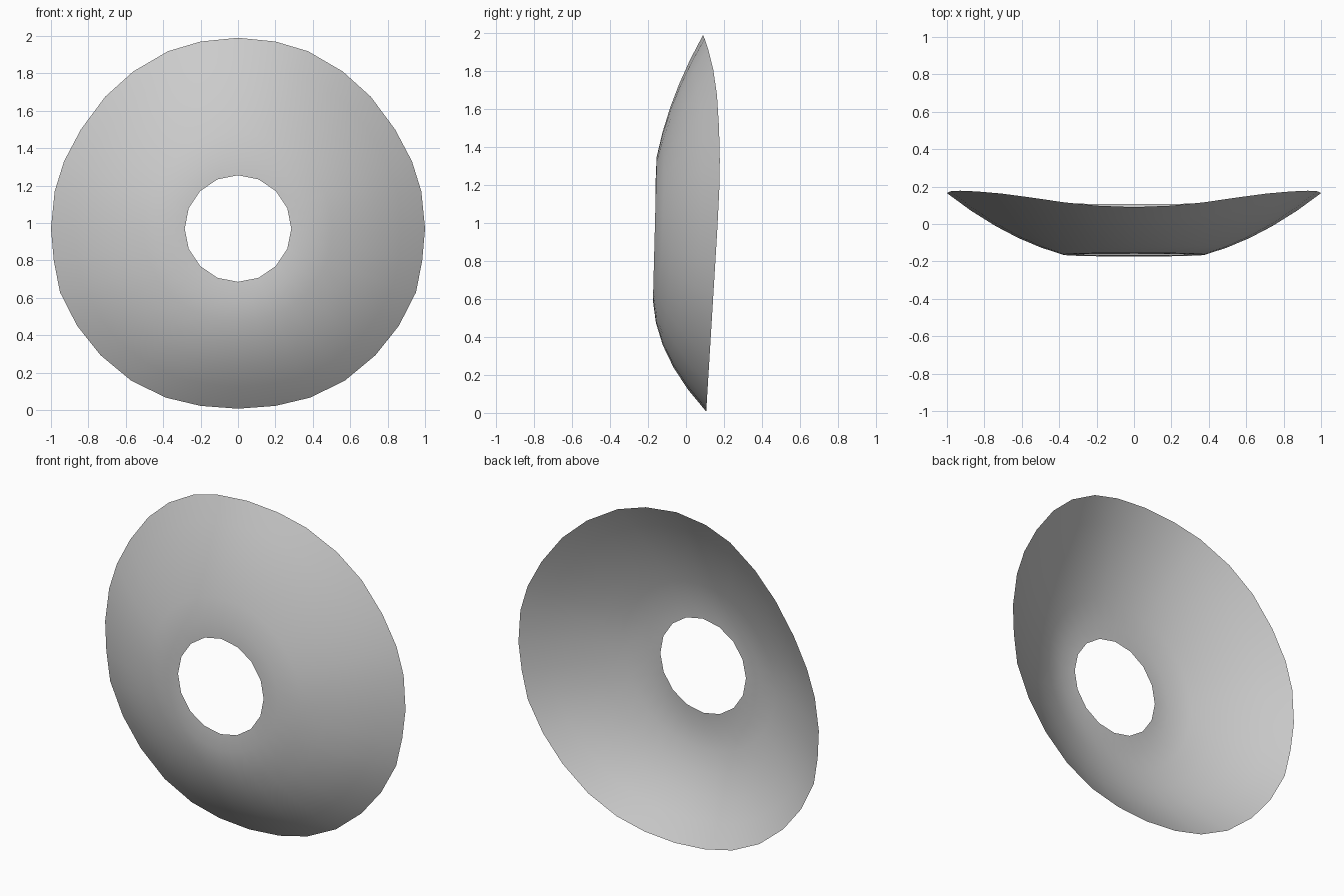
import bpy, bmesh, math
from mathutils import Vector

if "Cube" in bpy.data.objects:
    bpy.data.objects.remove(bpy.data.objects["Cube"])

CZ = 0.97          # height of the hole centre
# right half of the outer rim (x, y, z), from top to bottom
rim = [(0, .09, 1.99), (.2, .098, 1.97), (.375, .116, 1.918), (.56, .143, 1.81),
       (.71, .163, 1.675), (.84, .174, 1.5), (.93, .178, 1.33), (.98, .175, 1.17),
       (1, .165, .97)]
rim += [(x, .106 + .061 * z, z) for x, z in
        [(.985, .8), (.952, .63), (.86, .45), (.735, .293), (.57, .156),
         (.385, .066), (.2, .022), (0, .007)]]
rim = [Vector(p) for p in rim]
rim += [Vector((-p.x, p.y, p.z)) for p in rim[-2:0:-1]]   # mirrored left half
N = len(rim)                                              # 32 sides


def circle(r, y, tilt):
    pts = []
    for i in range(N):
        a = 2 * math.pi * i / N
        pts.append(Vector((r * math.sin(a), y + tilt * math.cos(a), CZ + r * math.cos(a))))
    return pts


# hole edge: 16 sides, odd points lie on the chords
hole = circle(.285, -.163, .004)
for i in range(1, N, 2):
    hole[i] = (hole[i - 1] + hole[(i + 1) % N]) / 2
shoulder = circle(.38, -.164, .01)

# rings from the shoulder to the rim, flatter start and steeper end at the bottom
rings = [hole, shoulder]
for u in (.2, .4, .6, .8, 1):
    ring = []
    for i in range(N):
        c = math.cos(2 * math.pi * i / N)
        a = .53 - .43 * max(0, -c) ** 2
        p = shoulder[i].lerp(rim[i], u)
        p.y = shoulder[i].y + (rim[i].y - shoulder[i].y) * (a * u + (1 - a) * u * u)
        ring.append(p)
    rings.append(ring)

# dish shell
bm = bmesh.new()
vs = [[bm.verts.new(p) for p in ring] for ring in rings]
for a, b in zip(vs, vs[1:]):
    for i in range(N):
        j = (i + 1) % N
        bm.faces.new((a[i], b[i], b[j], a[j])).smooth = True
bm.normal_update()
if sum(f.normal.y for f in bm.faces) > 0:      # outside faces the front
    bmesh.ops.reverse_faces(bm, faces=bm.faces)
mesh = bpy.data.meshes.new("dish_shell")
bm.to_mesh(mesh)
bm.free()
bpy.context.collection.objects.link(bpy.data.objects.new("dish_shell", mesh))
